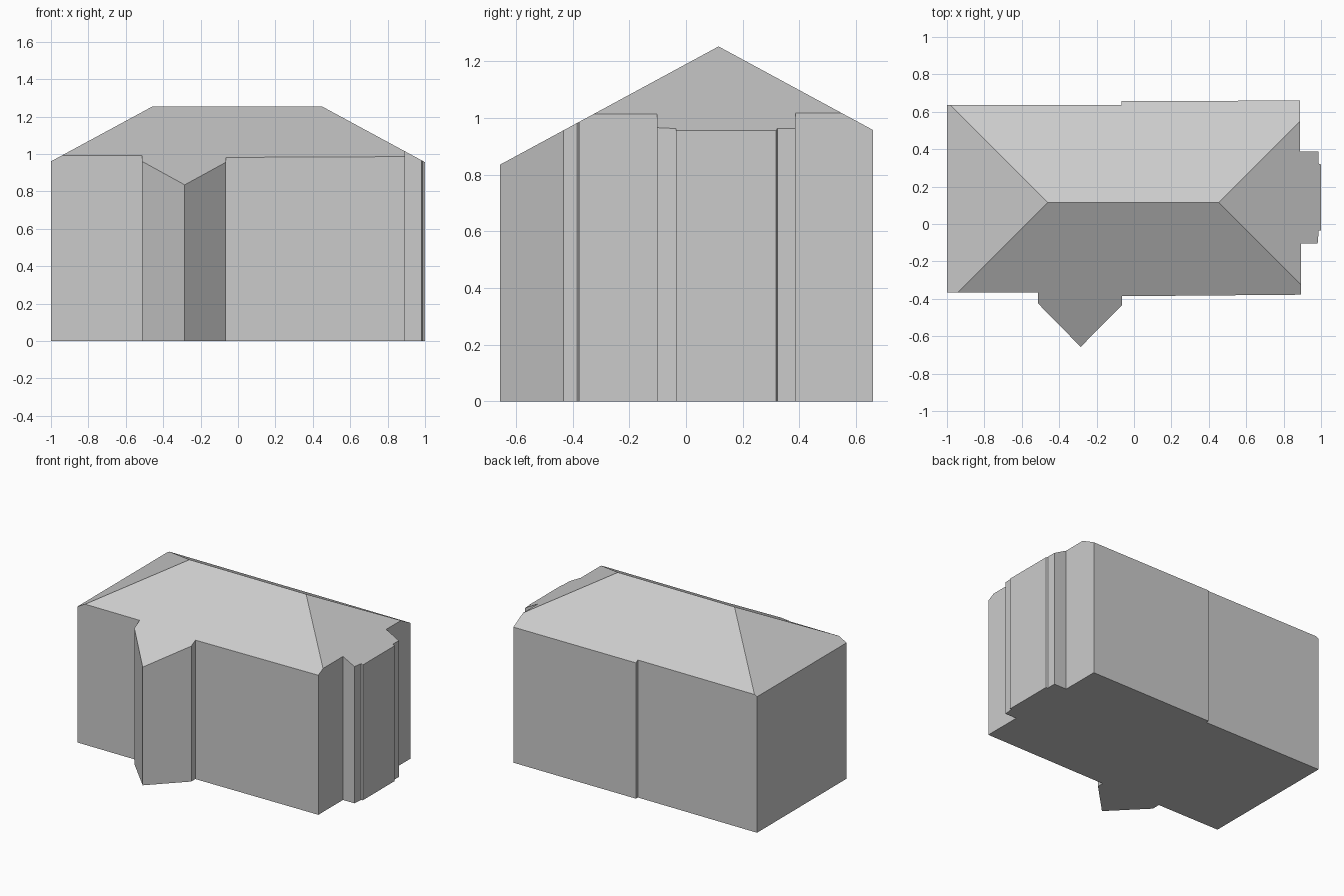
import bpy
import bmesh
from mathutils import Vector

if "Cube" in bpy.data.objects:
    bpy.data.objects.remove(bpy.data.objects["Cube"], do_unlink=True)

# Plain grey for walls, roof and floor
grey = bpy.data.materials.new("plain grey")
grey.use_nodes = True
colour = (0.6, 0.6, 0.6, 1)
grey.diffuse_color = colour
grey.node_tree.nodes["Principled BSDF"].inputs["Base Color"].default_value = colour

# Hipped roof: ridge ends, height and pitch
RIDGE_LEFT, RIDGE_RIGHT, RIDGE_Y = -0.46, 0.452, 0.115
RIDGE_Z, PITCH = 1.253, 0.541

# Footprint, counter-clockwise from the front corner at -x
footprint = [
    (-1, -0.365), (-0.513, -0.365),
    # pointed front bay
    (-0.513, -0.425), (-0.285, -0.657), (-0.063, -0.432), (-0.063, -0.386),
    (0.893, -0.378),
    # stepped side bay
    (0.893, -0.103), (0.982, -0.103), (0.988, -0.035), (1, -0.035),
    (1, 0.318), (0.986, 0.323), (0.986, 0.387), (0.888, 0.387),
    # back wall with its shallow step
    (0.888, 0.66), (-0.068, 0.657), (-0.068, 0.635), (-1, 0.635),
]


def cut_slope(bm, point, outward):
    """Slice away everything above one roof slope and close the cut."""
    normal = Vector((outward[0] * PITCH, outward[1] * PITCH, 1)).normalized()
    cut = bmesh.ops.bisect_plane(
        bm, geom=bm.verts[:] + bm.edges[:] + bm.faces[:], dist=1e-5,
        plane_co=point, plane_no=normal, clear_outer=True)
    rim = [e for e in cut["geom_cut"]
           if isinstance(e, bmesh.types.BMEdge) and e.is_boundary]
    bmesh.ops.contextual_create(bm, geom=rim)


# House block: extrude the footprint, then cut the four roof slopes
bm = bmesh.new()
base = bm.faces.new([bm.verts.new((x, y, 0)) for x, y in footprint])
raised = bmesh.ops.extrude_face_region(bm, geom=[base], use_keep_orig=True)
top = [v for v in raised["geom"] if isinstance(v, bmesh.types.BMVert)]
bmesh.ops.translate(bm, vec=(0, 0, 1.5), verts=top)

left_end = (RIDGE_LEFT, RIDGE_Y, RIDGE_Z)
right_end = (RIDGE_RIGHT, RIDGE_Y, RIDGE_Z)
for point, outward in ((left_end, (0, -1)), (left_end, (0, 1)),
                       (left_end, (-1, 0)), (right_end, (1, 0))):
    cut_slope(bm, point, outward)
bmesh.ops.recalc_face_normals(bm, faces=bm.faces[:])

mesh = bpy.data.meshes.new("house_block")
bm.to_mesh(mesh)
bm.free()
mesh.materials.append(grey)
house = bpy.data.objects.new("house_block", mesh)
bpy.context.collection.objects.link(house)
